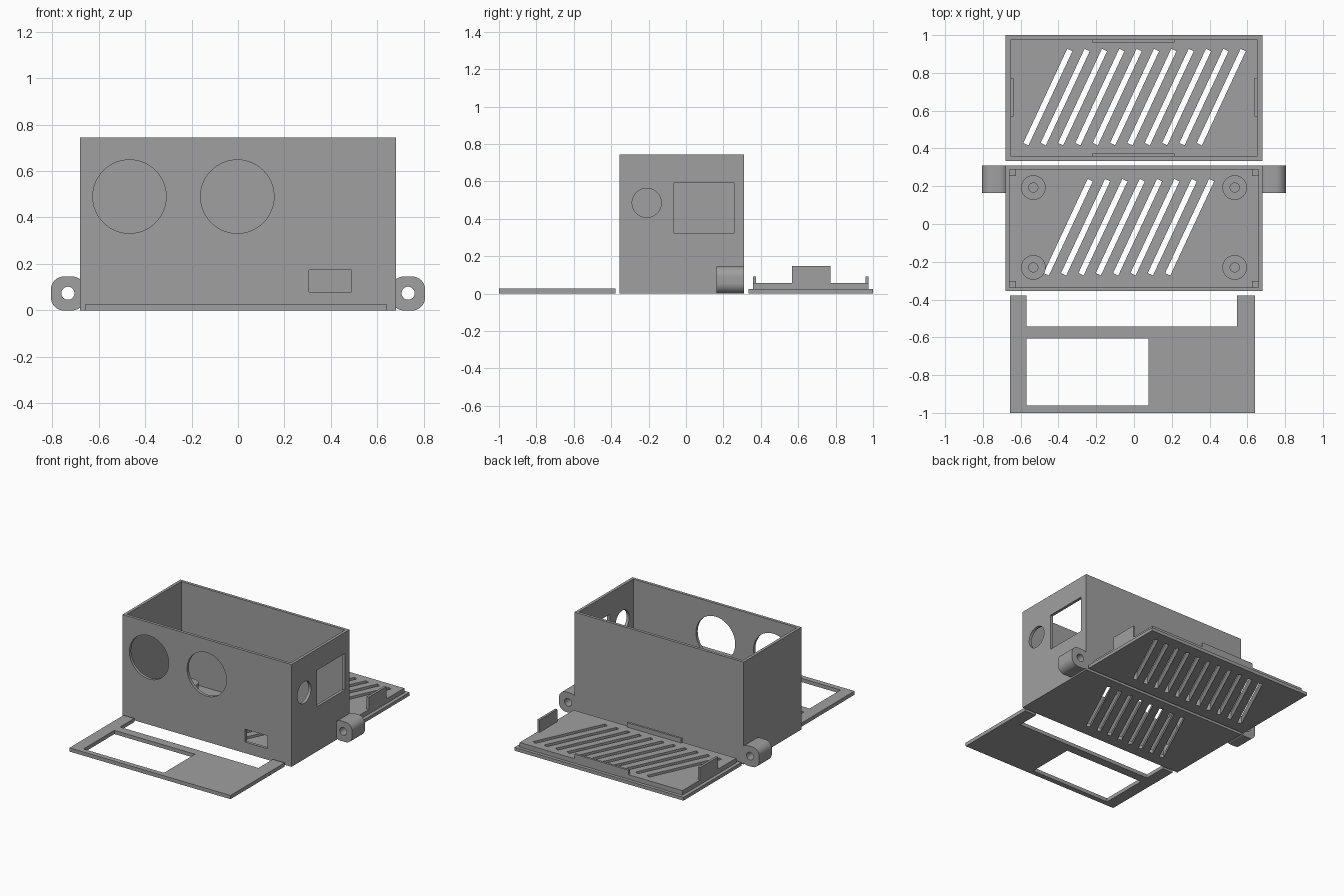
import bpy, bmesh, math
from mathutils import Matrix, Vector

if "Cube" in bpy.data.objects:
    bpy.data.objects.remove(bpy.data.objects["Cube"], do_unlink=True)

grey = bpy.data.materials.new("matte grey")
grey.use_nodes = True
colour = (0.35, 0.35, 0.35, 1)
grey.diffuse_color = colour
grey.node_tree.nodes["Principled BSDF"].inputs["Base Color"].default_value = colour


def block(bm, x, y, z, turn=0):
    """Cuboid from (min, max) pairs, optionally turned about its own z axis."""
    pairs = (x, y, z)
    centre = Vector([(a + b) / 2 for a, b in pairs])
    size = Vector([b - a for a, b in pairs])
    m = Matrix.Translation(centre) @ Matrix.Rotation(turn, 4, 'Z') @ Matrix.Diagonal(size).to_4x4()
    return bmesh.ops.create_cube(bm, size=1, matrix=m)["verts"]


def cylinder(bm, centre, radius, depth, axis='Z'):
    turn = {'X': Matrix.Rotation(math.pi / 2, 4, 'Y'),
            'Y': Matrix.Rotation(math.pi / 2, 4, 'X'), 'Z': Matrix()}[axis]
    bmesh.ops.create_cone(bm, cap_ends=True, segments=64, radius1=radius, radius2=radius,
                          depth=depth, matrix=Matrix.Translation(centre) @ turn)


def slots(bm, first_x, y, count):
    """Row of slanted vent slots through a plate near z = 0."""
    for i in range(count):
        x = first_x + 0.0918 * i
        block(bm, (x - 0.015, x + 0.015), (y - 0.275, y + 0.275), (-0.1, 0.2), math.radians(-25))


def make(name, bm):
    mesh = bpy.data.meshes.new(name)
    bm.to_mesh(mesh)
    bm.free()
    mesh.materials.append(grey)
    obj = bpy.data.objects.new(name, mesh)
    bpy.context.collection.objects.link(obj)
    return obj


def cut(obj, bm):
    """Subtract the solids in bm and bake the result."""
    cutter = make("cutter", bm)
    cutter.hide_render = True
    mod = obj.modifiers.new("cut", 'BOOLEAN')
    mod.operation, mod.solver, mod.object = 'DIFFERENCE', 'EXACT', cutter
    graph = bpy.context.evaluated_depsgraph_get()
    baked = bpy.data.meshes.new_from_object(obj.evaluated_get(graph))
    obj.modifiers.clear()
    obj.data = baked
    bpy.data.objects.remove(cutter, do_unlink=True)


def smooth(obj):
    bpy.ops.object.select_all(action='DESELECT')
    obj.select_set(True)
    bpy.context.view_layer.objects.active = obj
    bpy.ops.object.shade_smooth_by_angle(angle=math.radians(30))


W, FRONT, BACK, H, T = 0.68, -0.356, 0.31, 0.744, 0.021
FLOOR = 0.025

# Open case: hollow first, then wall openings and floor vents
bm = bmesh.new()
block(bm, (-W, W), (FRONT, BACK), (0, H))
case = make("case_body", bm)
bm = bmesh.new()
block(bm, (-W + T, W - T), (FRONT + T, BACK - T), (FLOOR, H + 0.1))
cut(case, bm)
bm = bmesh.new()
for x in (-0.467, -0.003):
    cylinder(bm, (x, FRONT, 0.49), 0.158, 0.1, 'Y')
block(bm, (0.305, 0.488), (FRONT - 0.05, FRONT + 0.05), (0.08, 0.174))
cylinder(bm, (W, -0.21, 0.485), 0.078, 0.1, 'X')
block(bm, (W - 0.05, W + 0.05), (-0.065, 0.256), (0.325, 0.59))
slots(bm, -0.348, -0.017, 8)
cut(case, bm)
smooth(case)

# Board standoffs and corner posts on the case floor
for side, sx in (("left", 1), ("right", -1)):
    for end, y in (("front", -0.23), ("back", 0.193)):
        bm = bmesh.new()
        cylinder(bm, (sx * 0.533, y, 0.05), 0.065, 0.06)
        post = make(f"standoff_{end}_{side}", bm)
        bm = bmesh.new()
        cylinder(bm, (sx * 0.533, y, 0.08), 0.024, 0.1)
        cut(post, bm)
        smooth(post)

        wall = BACK - T if end == "back" else FRONT + T
        inner = wall - 0.034 if end == "back" else wall + 0.034
        bm = bmesh.new()
        block(bm, sorted((sx * (W - T), sx * (W - T - 0.034))), sorted((wall, inner)), (0.02, 0.1))
        make(f"corner_post_{end}_{side}", bm)

    # Rounded mounting ear with a through hole
    bm = bmesh.new()
    block(bm, (sx * 0.732 - 0.073, sx * 0.732 + 0.073), (0.163, BACK), (0, 0.146))
    long_edges = [e for e in bm.edges if abs(e.verts[0].co.y - e.verts[1].co.y) > 0.1]
    bmesh.ops.bevel(bm, geom=long_edges, offset=0.055, segments=10, profile=0.5, affect='EDGES')
    ear = make(f"mounting_ear_{side}", bm)
    bm = bmesh.new()
    cylinder(bm, (sx * 0.732, 0.23, 0.074), 0.028, 0.4, 'Y')
    cut(ear, bm)
    smooth(ear)

# Lid lying upside down behind the case: plate and raised step
for name, half, ys, zs in (("lid_plate", W, (0.334, 1), (0, 0.024)),
                           ("lid_step", W - 0.025, (0.357, 0.976), (0.024, 0.057))):
    bm = bmesh.new()
    block(bm, (-half, half), ys, zs)
    lid = make(name, bm)
    bm = bmesh.new()
    slots(bm, -0.456, 0.672, 11)
    cut(lid, bm)

# Lid clips on all four sides
for name, xs, ys, top in (("lid_clip_front", (-0.222, 0.215), (0.357, 0.373), 0.09),
                          ("lid_clip_back", (-0.222, 0.215), (0.96, 0.976), 0.09),
                          ("lid_clip_left", (0.638, 0.655), (0.568, 0.773), 0.147),
                          ("lid_clip_right", (-0.655, -0.638), (0.568, 0.773), 0.147)):
    bm = bmesh.new()
    block(bm, xs, ys, (0.05, top))
    make(name, bm)

# Flat inner panel lying in front, with a window and a notch
bm = bmesh.new()
block(bm, (-0.656, 0.64), (-1, -0.378), (0, 0.027))
panel = make("inner_panel", bm)
bm = bmesh.new()
block(bm, (-0.57, 0.078), (-0.962, -0.607), (-0.1, 0.1))
block(bm, (-0.57, 0.545), (-0.543, -0.3), (-0.1, 0.1))
cut(panel, bm)
